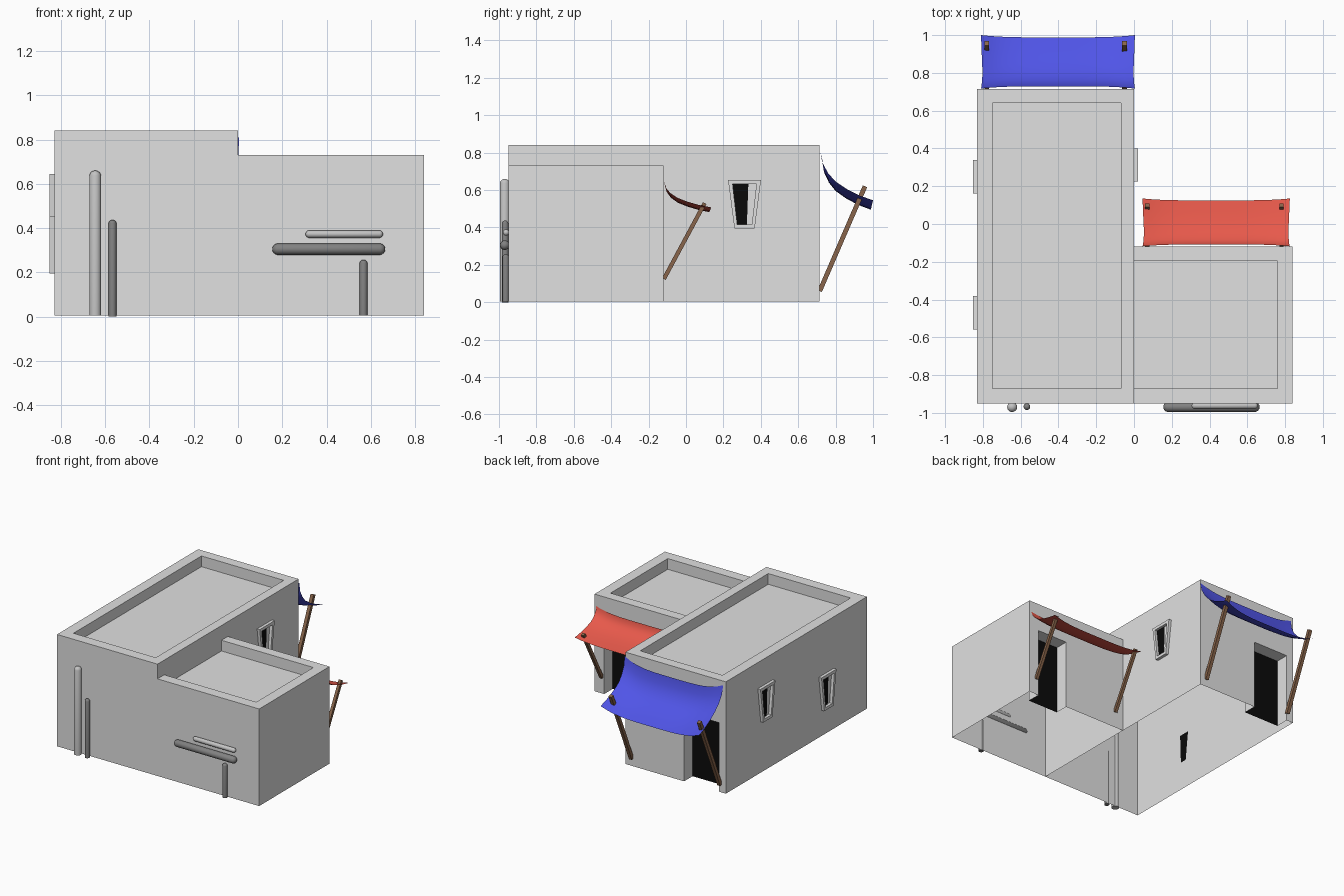
import bpy, bmesh
from mathutils import Vector

cube = bpy.data.objects.get("Cube")
if cube:
    bpy.data.objects.remove(cube, do_unlink=True)


def material(name, rgb):
    m = bpy.data.materials.new(name)
    m.use_nodes = True
    m.diffuse_color = (*rgb, 1)
    m.node_tree.nodes["Principled BSDF"].inputs["Base Color"].default_value = (*rgb, 1)
    return m


PLASTER = material("plaster grey", (0.75, 0.75, 0.75))
BLACK = material("opening black", (0.003, 0.003, 0.003))
PIPE_LIGHT = material("light pipe grey", (0.55, 0.55, 0.55))
PIPE_DARK = material("dark pipe grey", (0.22, 0.22, 0.22))
WOOD = material("pole brown", (0.25, 0.13, 0.07))
BLUE = material("blue cloth", (0.08, 0.09, 0.8))
RED = material("red cloth", (0.8, 0.1, 0.07))


def finish(bm, name, mats, smooth=False):
    mesh = bpy.data.meshes.new(name)
    bm.to_mesh(mesh)
    bm.free()
    for m in mats:
        mesh.materials.append(m)
    for p in mesh.polygons:
        p.use_smooth = smooth
    ob = bpy.data.objects.new(name, mesh)
    bpy.context.collection.objects.link(ob)
    return ob


def quad(bm, points, outward, mat=0):
    f = bm.faces.new([bm.verts.new(p) for p in points])
    f.normal_update()
    if f.normal.dot(Vector(outward)) < 0:
        f.normal_flip()
    f.material_index = mat


def rect(bm, axis, at, u, v, sign, mat=0):
    """Axis-aligned rectangle at a fixed coordinate, facing sign * axis."""
    pts = []
    for a, b in ((u[0], v[0]), (u[1], v[0]), (u[1], v[1]), (u[0], v[1])):
        p = [a, b]
        p.insert(axis, at)
        pts.append(p)
    out = [0, 0, 0]
    out[axis] = sign
    quad(bm, pts, out, mat)


def room(name, x, y, top, inner_x, inner_y, door, door_top, side_walls):
    """Open-bottomed shell with a sunken roof and a recessed back door."""
    bm = bmesh.new()
    base, roof, depth = 0.005, top - 0.08, 0.1
    wall = (base, top)
    rect(bm, 1, y[0], x, wall, -1)
    for at, sign in side_walls:
        rect(bm, 0, at, y, wall, sign)
    # back wall around the door
    rect(bm, 1, y[1], (x[0], door[0]), wall, 1)
    rect(bm, 1, y[1], (door[1], x[1]), wall, 1)
    rect(bm, 1, y[1], door, (door_top, top), 1)
    # door recess and dark panel
    reveal = (y[1] - depth, y[1])
    rect(bm, 0, door[0], reveal, (base, door_top), 1)
    rect(bm, 0, door[1], reveal, (base, door_top), -1)
    rect(bm, 2, door_top, door, reveal, -1)
    rect(bm, 1, reveal[0], door, (base, door_top), 1, 1)
    # parapet rim, its inner sides and the sunken roof
    rect(bm, 2, top, x, (y[0], inner_y[0]), 1)
    rect(bm, 2, top, x, (inner_y[1], y[1]), 1)
    for i, sign in ((0, 1), (1, -1)):
        rect(bm, 1, inner_y[i], inner_x, (roof, top), sign)
        if inner_x[i] != x[i]:
            rect(bm, 2, top, sorted((x[i], inner_x[i])), inner_y, 1)
            rect(bm, 0, inner_x[i], inner_y, (roof, top), sign)
    rect(bm, 2, roof, inner_x, inner_y, 1)
    finish(bm, name, [PLASTER, BLACK])


room("tall_room", (-0.83, 0), (-0.95, 0.715), 0.84, (-0.75, -0.07), (-0.87, 0.64),
     (-0.775, -0.485), 0.52, ((-0.83, -1), (0, 1)))
room("low_room", (0, 0.84), (-0.95, -0.12), 0.73, (0, 0.76), (-0.87, -0.195),
     (0.51, 0.76), 0.52, ((0.84, 1),))


def window(name, wall_x, side, y, z):
    """Tapered frame standing off a side wall, with a dark pane."""
    def ring(margin, out):
        loop = [(-0.088, 0.13), (0.088, 0.13), (0.054, -0.13), (-0.054, -0.13)]
        return [Vector((wall_x + side * out, y + a * (1 - margin / 0.08),
                        z + b * (1 - margin / 0.13))) for a, b in loop]

    bm = bmesh.new()
    outer, outer_wall = ring(0, 0.022), ring(0, 0)
    inner, inner_wall = ring(0.022, 0.022), ring(0.022, 0)
    centre = Vector((wall_x, y, z))
    for i in range(4):
        j = (i + 1) % 4
        away = (outer[i] + outer[j]) / 2 - centre
        away.x = 0
        quad(bm, (outer[i], outer[j], inner[j], inner[i]), (side, 0, 0))
        quad(bm, (outer[i], outer[j], outer_wall[j], outer_wall[i]), away)
        quad(bm, (inner[i], inner[j], inner_wall[j], inner_wall[i]), -away)
    finish(bm, name + "_frame", [PLASTER])
    # the pane covers the left part of the opening, on both wall faces
    bm = bmesh.new()
    for out in (0.003, -0.003):
        a, b, c, d = ring(0.022, out)
        if side < 0:
            a, b, c, d = b, a, d, c
        quad(bm, (a, a.lerp(b, 0.66), d.lerp(c, 0.66), d), (side * out, 0, 0))
    finish(bm, name + "_pane", [BLACK])


window("inner_window", 0, 1, 0.313, 0.525)
window("back_side_window", -0.83, -1, 0.25, 0.515)
window("front_side_window", -0.83, -1, -0.47, 0.325)


def pipe(name, mat, start, length, radius, horizontal=False):
    """Round-ended pipe lying against the front wall."""
    bm = bmesh.new()
    bmesh.ops.create_uvsphere(bm, u_segments=16, v_segments=9, radius=radius)
    for v in bm.verts:
        if v.co.z > 0:
            v.co.z += length - 2 * radius
        v.co.z += radius
        if not horizontal and v.co.z < radius:
            v.co.z = 0
        if horizontal:
            v.co = Vector((v.co.z, v.co.y, -v.co.x))
        v.co += Vector(start)
    ob = finish(bm, name, [mat], True)
    bpy.context.view_layer.objects.active = ob
    ob.select_set(True)
    bpy.ops.object.shade_smooth_by_angle()
    ob.select_set(False)


pipe("tall_pipe", PIPE_LIGHT, (-0.645, -0.969, 0.005), 0.655, 0.027)
pipe("short_pipe", PIPE_DARK, (-0.567, -0.967, 0), 0.437, 0.018)
pipe("low_pipe", PIPE_DARK, (0.567, -0.964, 0.005), 0.252, 0.018)
pipe("long_wall_pipe", PIPE_DARK, (0.155, -0.969, 0.305), 0.51, 0.026, True)
pipe("short_wall_pipe", PIPE_LIGHT, (0.305, -0.962, 0.373), 0.35, 0.017, True)


def awning(name, mat, x, profile, sag, pull):
    """Cloth sheet hung from the wall, sagging between its sides."""
    bm = bmesh.new()
    cols, rows = 16, []
    for k, (y, z) in enumerate(profile):
        s = k / (len(profile) - 1)
        row = []
        for i in range(cols + 1):
            t = 2 * i / cols - 1
            dip = 1 - t ** 4
            waist = 0.008 * t * (1 - abs(2 * s - 1))
            row.append(bm.verts.new((x[0] + (x[1] - x[0]) * (t + 1) / 2 - waist,
                                     y + pull * (1 - 2 * s) * dip, z - sag * dip)))
        rows.append(row)
    for r, q in zip(rows, rows[1:]):
        for i in range(cols):
            bm.faces.new((r[i], q[i], q[i + 1], r[i + 1]))
    finish(bm, name, [mat], True)


awning("blue_awning", BLUE, (-0.81, 0.005),
       [(0.717, 0.81), (0.73, 0.745), (0.76, 0.69), (0.8, 0.645), (0.86, 0.605),
        (0.93, 0.57), (1.0, 0.545)], 0.05, 0.012)
awning("red_awning", RED, (0.045, 0.825),
       [(-0.118, 0.645), (-0.11, 0.615), (-0.085, 0.585), (-0.045, 0.558),
        (0.01, 0.537), (0.07, 0.52), (0.135, 0.507)], 0.025, 0.01)


def pole(name, x, foot, head, width):
    """Square pole leaning out from the wall to the cloth."""
    a, b = Vector((x, *foot)), Vector((x, *head))
    bm = bmesh.new()
    bmesh.ops.create_cube(bm, size=1)
    turn = (b - a).to_track_quat("Z", "X")
    for v in bm.verts:
        v.co = (a + b) / 2 + turn @ Vector((v.co.x * width, v.co.y * width,
                                           v.co.z * (b - a).length))
    finish(bm, name, [WOOD])


for side, blue_x, red_x in (("right", -0.78, 0.07), ("left", -0.05, 0.78)):
    pole("blue_awning_pole_" + side, blue_x, (0.715, 0.06), (0.957, 0.62), 0.025)
    pole("red_awning_pole_" + side, red_x, (-0.118, 0.125), (0.1, 0.53), 0.022)
